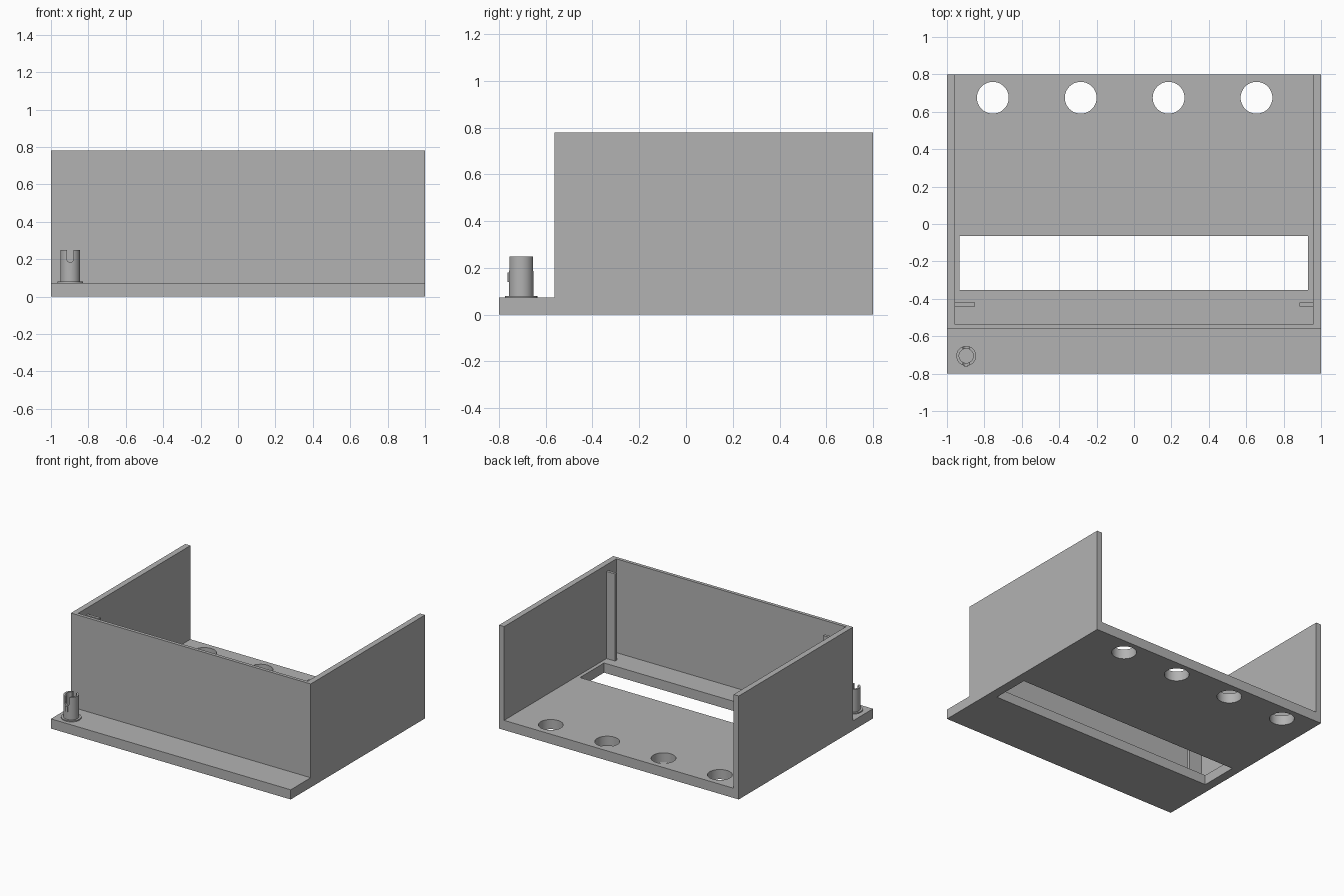
import bpy
import bmesh
import math

cube = bpy.data.objects.get("Cube")
if cube:
    bpy.data.objects.remove(cube, do_unlink=True)

grey = bpy.data.materials.new("plain grey")
grey.use_nodes = True
grey.diffuse_color = (0.45, 0.45, 0.45, 1)
grey.node_tree.nodes["Principled BSDF"].inputs["Base Color"].default_value = (0.45, 0.45, 0.45, 1)

FLOOR, TOP = 0.073, 0.78
PEG_X, PEG_Y = -0.897, -0.705


def prism(name, outline, z0, z1):
    """Extrude a flat outline upward from z0 to z1."""
    bm = bmesh.new()
    base = bm.faces.new([bm.verts.new((x, y, z0)) for x, y in outline])
    new = bmesh.ops.extrude_face_region(bm, geom=[base], use_keep_orig=True)["geom"]
    verts = [v for v in new if isinstance(v, bmesh.types.BMVert)]
    bmesh.ops.translate(bm, verts=verts, vec=(0, 0, z1 - z0))
    bmesh.ops.recalc_face_normals(bm, faces=bm.faces)
    mesh = bpy.data.meshes.new(name)
    bm.to_mesh(mesh)
    bm.free()
    mesh.materials.append(grey)
    ob = bpy.data.objects.new(name, mesh)
    bpy.context.collection.objects.link(ob)
    return ob


def box(name, x0, x1, y0, y1, z0, z1):
    return prism(name, [(x0, y0), (x1, y0), (x1, y1), (x0, y1)], z0, z1)


def cylinder(name, x, y, r, z0, z1, sides=48):
    angles = [2 * math.pi * i / sides for i in range(sides)]
    return prism(name, [(x + r * math.cos(a), y + r * math.sin(a)) for a in angles], z0, z1)


def cut(ob, cutters):
    """Subtract the cutters, keep the result as plain mesh and drop the cutters."""
    for c in cutters:
        c.hide_render = True
        mod = ob.modifiers.new("cut", 'BOOLEAN')
        mod.operation, mod.solver, mod.object = 'DIFFERENCE', 'EXACT', c
    bpy.context.view_layer.update()
    graph = bpy.context.evaluated_depsgraph_get()
    mesh = bpy.data.meshes.new_from_object(ob.evaluated_get(graph))
    ob.modifiers.clear()
    ob.data = mesh
    for c in cutters:
        bpy.data.objects.remove(c, do_unlink=True)


def smooth(ob):
    bpy.ops.object.select_all(action='DESELECT')
    ob.select_set(True)
    bpy.context.view_layer.objects.active = ob
    bpy.ops.object.shade_smooth_by_angle(angle=math.radians(30))


# Base plate with a long slot and four cable holes along the back
plate = box("base_plate", -1, 1, -0.8, 0.8, 0, FLOOR)
cutters = [box("slot_cutter", -0.932, 0.93, -0.352, -0.065, -0.1, 0.2)]
for i in range(4):
    cutters.append(cylinder("hole_cutter", -0.755 + 0.47 * i, 0.675, 0.085, -0.1, 0.2))
cut(plate, cutters)
smooth(plate)

# Walls: a U open at the back
IN, FRONT, INNER = 0.957, -0.562, -0.537
prism("walls", [(-1, FRONT), (1, FRONT), (1, 0.8), (IN, 0.8), (IN, INNER),
                (-IN, INNER), (-IN, 0.8), (-1, 0.8)], FLOOR, TOP)

# Guide ribs inside the side walls
box("right_rib", -IN, -0.85, -0.441, -0.42, FLOOR, 0.73)
box("left_rib", 0.885, IN, -0.441, -0.42, FLOOR, 0.73)

# Peg: flange, hollow split tube and small catch
flange = cylinder("peg_flange", PEG_X, PEG_Y, 0.069, FLOOR, 0.081)
smooth(flange)

tube = cylinder("peg_tube", PEG_X, PEG_Y, 0.053, 0.081, 0.25)
cutters = [cylinder("bore_cutter", PEG_X, PEG_Y, 0.038, 0.1, 0.3),
           box("split_cutter", PEG_X - 0.018, PEG_X + 0.018, PEG_Y - 0.1, PEG_Y + 0.1, 0.2, 0.3)]
# Rounded bottom of the split
arc = cylinder("split_round_cutter", 0, 0, 0.0175, -0.1, 0.1, 24)
arc.rotation_euler.x = math.pi / 2
arc.location = (PEG_X, PEG_Y, 0.2)
cutters.append(arc)
cut(tube, cutters)
smooth(tube)

box("peg_catch", PEG_X - 0.008, PEG_X + 0.008, PEG_Y - 0.059, PEG_Y - 0.045, 0.14, 0.18)
